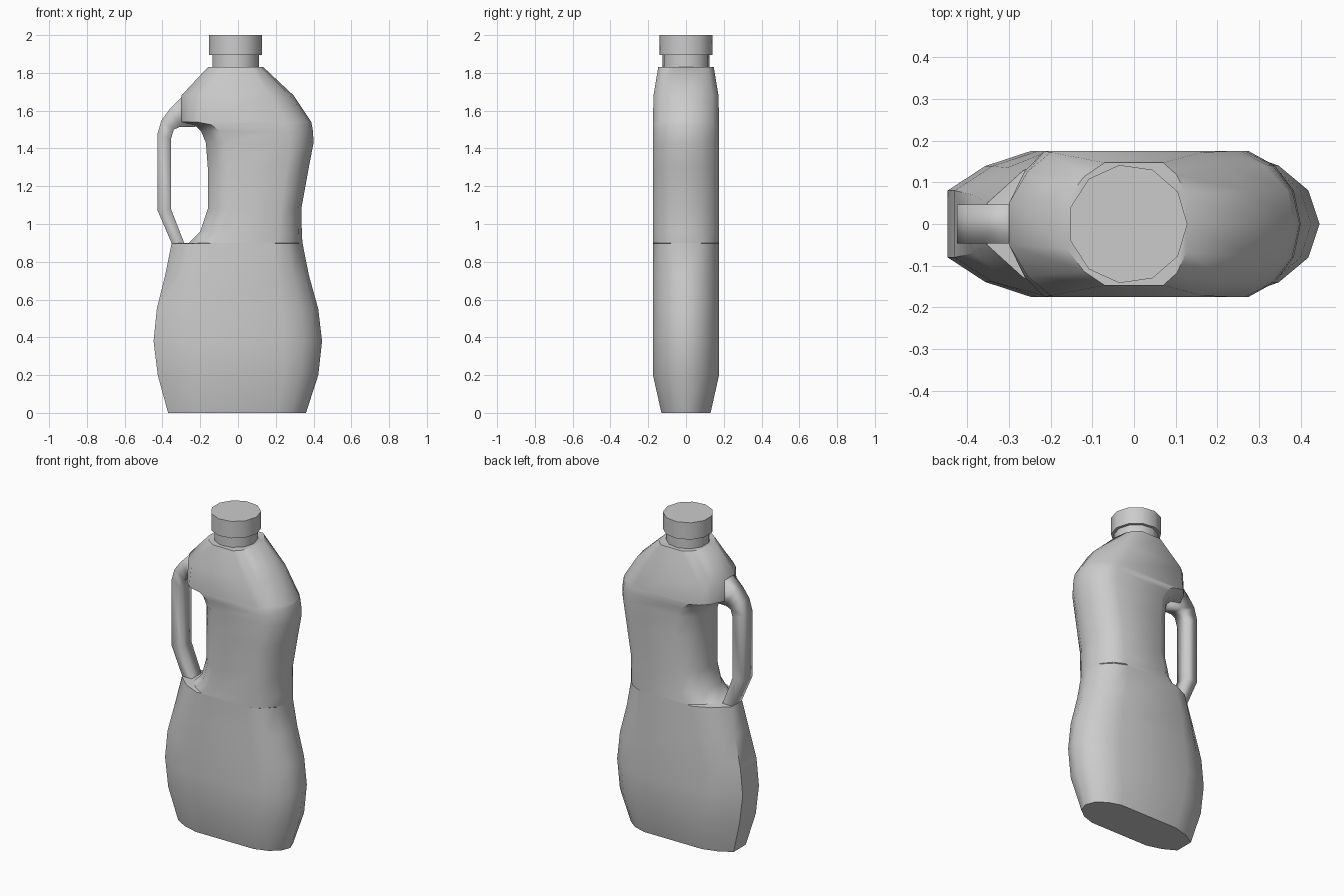
import bpy, bmesh, math

cube = bpy.data.objects.get("Cube")
if cube:
    bpy.data.objects.remove(cube, do_unlink=True)

grey = bpy.data.materials.new("light grey plastic")
grey.use_nodes = True
grey.diffuse_color = (0.6, 0.6, 0.6, 1)
grey.node_tree.nodes["Principled BSDF"].inputs["Base Color"].default_value = (0.6, 0.6, 0.6, 1)


def loft(name, rings, angle):
    """Skin a list of equal-length point rings and cap both ends."""
    bm = bmesh.new()
    loops = [[bm.verts.new(p) for p in ring] for ring in rings]
    for a, b in zip(loops, loops[1:]):
        for i in range(len(a)):
            j = (i + 1) % len(a)
            bm.faces.new((a[i], a[j], b[j], b[i]))
    bm.faces.new(loops[0])
    bm.faces.new(loops[-1])
    bmesh.ops.recalc_face_normals(bm, faces=bm.faces)
    mesh = bpy.data.meshes.new(name)
    bm.to_mesh(mesh)
    bm.free()
    mesh.materials.append(grey)
    ob = bpy.data.objects.new(name, mesh)
    bpy.context.collection.objects.link(ob)
    bpy.ops.object.select_all(action='DESELECT')
    ob.select_set(True)
    bpy.context.view_layer.objects.active = ob
    bpy.ops.object.shade_smooth_by_angle(angle=math.radians(angle))
    return ob


def body_ring(z, left, right, depth, round_left, end):
    """Flattened oval, pointed on one end and blunt on the handle end."""
    w = right - left
    half = [(right - 0.03 * w, 0.46 * depth), (right - 0.11 * w, 0.8 * depth),
            (right - 0.22 * w, depth), (left + round_left, depth),
            (left + 0.45 * round_left, end + 0.62 * (depth - end)), (left, end)]
    pts = [(right, 0)] + half + [(x, -y) for x, y in reversed(half)]
    return [(x, y, z) for x, y in pts]


# Body: height, left, right, half depth, left rounding, blunt end half width
sections = [
    (0.00, -0.37, 0.36, 0.13, 0.17, 0.06),
    (0.20, -0.425, 0.425, 0.175, 0.20, 0.08),
    (0.38, -0.447, 0.445, 0.175, 0.20, 0.08),
    (0.55, -0.43, 0.425, 0.175, 0.20, 0.08),
    (0.73, -0.385, 0.375, 0.175, 0.18, 0.07),
    (0.897, -0.352, 0.342, 0.175, 0.19, 0.05),
    (0.90, -0.26, 0.341, 0.175, 0.13, 0.06),
    (0.96, -0.20, 0.338, 0.175, 0.12, 0.07),
    (1.08, -0.16, 0.335, 0.175, 0.11, 0.08),
    (1.30, -0.16, 0.375, 0.175, 0.11, 0.08),
    (1.43, -0.17, 0.40, 0.175, 0.11, 0.07),
    (1.49, -0.195, 0.397, 0.175, 0.10, 0.06),
    (1.525, -0.23, 0.391, 0.175, 0.09, 0.05),
    (1.54, -0.30, 0.388, 0.175, 0.085, 0.05),
    (1.68, -0.30, 0.295, 0.172, 0.10, 0.05),
    (1.83, -0.16, 0.135, 0.147, 0.09, 0.06),
]
loft("bottle_body", [body_ring(*s) for s in sections], 50)

# Handle: outer and inner edge of the grip, as (x, z) pairs
grip = [((-0.33, 0.85), (-0.265, 0.85)), ((-0.352, 0.90), (-0.285, 0.90)),
        ((-0.425, 1.07), (-0.355, 1.08)), ((-0.425, 1.48), (-0.355, 1.45)),
        ((-0.405, 1.55), (-0.34, 1.50)), ((-0.36, 1.61), (-0.31, 1.513)),
        ((-0.295, 1.675), (-0.22, 1.515))]
loft("handle", [[(o[0], -0.047, o[1]), (o[0], 0.047, o[1]),
                 (i[0], 0.047, i[1]), (i[0], -0.047, i[1])] for o, i in grip], 100)


# Neck and screw cap
def turned(name, profile, sides=11, cx=-0.015):
    ring = [math.tau * k / sides for k in range(sides)]
    return loft(name, [[(cx + r * math.cos(a), r * math.sin(a), z) for a in ring]
                       for r, z in profile], 40)


turned("neck", [(0.125, 1.81), (0.125, 1.91)])
turned("screw_cap", [(0.143, 1.895), (0.143, 2.0)])
